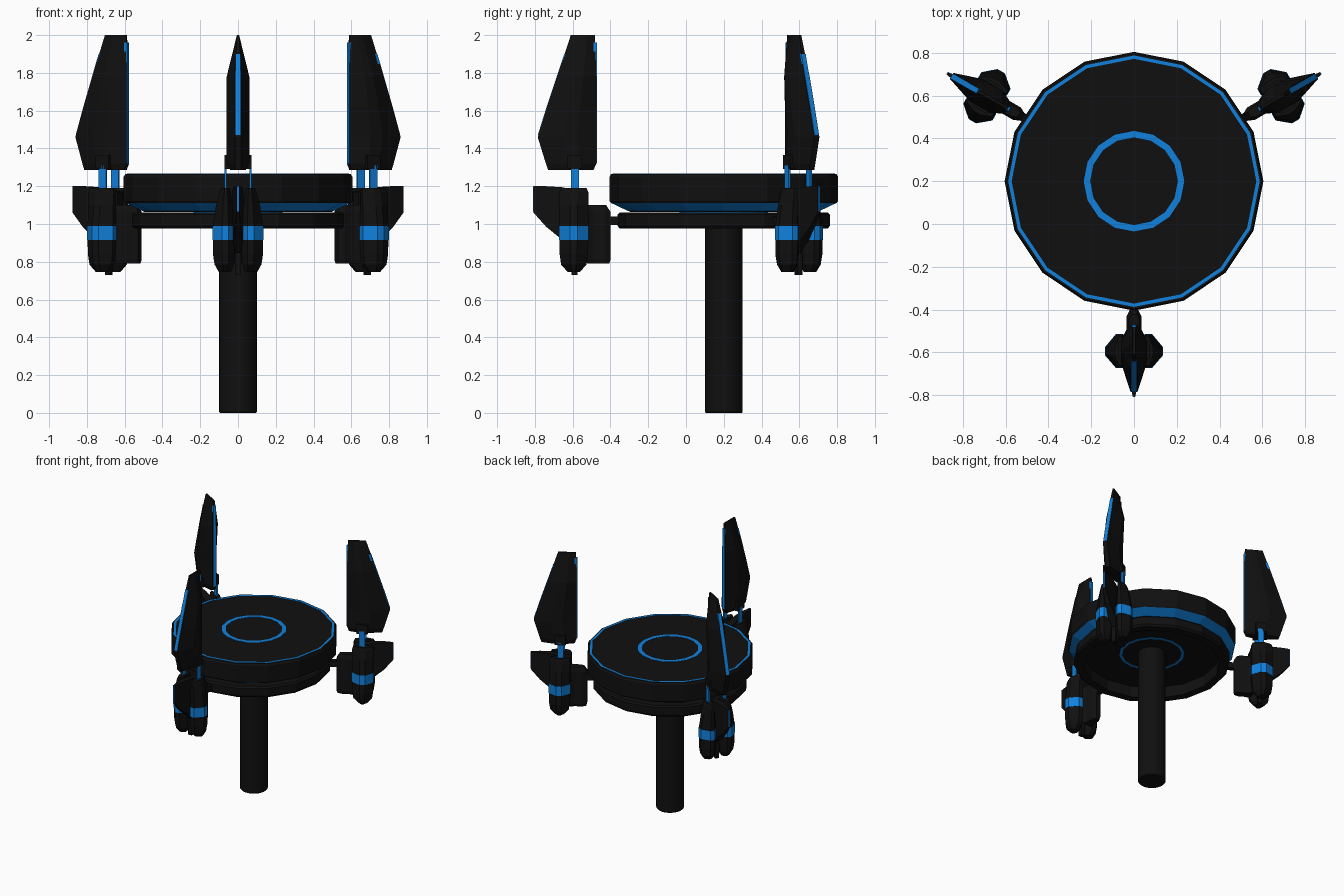
import bpy, bmesh
from math import sin, cos, pi, radians
from mathutils import Matrix

if "Cube" in bpy.data.objects:
    bpy.data.objects.remove(bpy.data.objects["Cube"])

CENTRE = Matrix.Translation((0, 0.2, 0))


def material(name, rgb):
    m = bpy.data.materials.new(name)
    m.diffuse_color = (*rgb, 1)
    m.use_nodes = True
    m.node_tree.nodes["Principled BSDF"].inputs["Base Color"].default_value = m.diffuse_color
    return m


BLACK = material("black", (0.005, 0.005, 0.005))
BLUE = material("blue", (0.005, 0.22, 0.72))


def loft(name, rings, mat, closed=False):
    """Skin a list of point rings; cap the ends, or join them when closed."""
    bm = bmesh.new()
    vs = [[bm.verts.new(p) for p in ring] for ring in rings]
    n = len(vs[0])
    pairs = list(zip(vs, vs[1:])) + ([(vs[-1], vs[0])] if closed else [])
    for a, b in pairs:
        for i in range(n):
            j = (i + 1) % n
            bm.faces.new((a[i], a[j], b[j], b[i]))
    if not closed:
        bm.faces.new(vs[0])
        bm.faces.new(vs[-1])
    bmesh.ops.recalc_face_normals(bm, faces=bm.faces)
    me = bpy.data.meshes.new(name)
    bm.to_mesh(me)
    bm.free()
    me.materials.append(mat)
    return me


def place(name, me, matrix=CENTRE):
    ob = bpy.data.objects.new(name, me)
    ob.matrix_world = matrix
    bpy.context.collection.objects.link(ob)
    return ob


def lathe(name, profile, mat, n=16, closed=False):
    rings = [[(r * cos(2 * pi * i / n), r * sin(2 * pi * i / n), z) for i in range(n)]
             for r, z in profile]
    return place(name, loft(name, rings, mat, closed))


def band(name, r0, r1, z0, z1, mat):
    return lathe(name, [(r0, z0), (r1, z0), (r1, z1), (r0, z1)], mat, closed=True)


def on_arms(name, me):
    """Repeat a part on the three arms around the disc."""
    for k in range(3):
        place(f"{name}_{k + 1}", me, CENTRE @ Matrix.Rotation(radians(120 * k), 4, 'Z'))


def plate(name, side, t0, t1, mat):
    """Extrude a (radius, z) side outline across the arm from t0 to t1."""
    return loft(name, [[(t, -r, z) for r, z in side] for t in (t0, t1)], mat)


# Central column
column = lathe("column", [(0.095, 0), (0.1, 0.006), (0.1, 1.08)], BLACK, 32)
for p in column.data.polygons:
    p.use_smooth = len(p.vertices) == 4
bpy.context.view_layer.objects.active = column
column.select_set(True)
bpy.ops.object.shade_smooth_by_angle(angle=radians(30))

# Platform disc with glowing underside cone and rings
lathe("platform", [(0.598, 1.112), (0.605, 1.122), (0.605, 1.25), (0.597, 1.265)], BLACK)
lathe("glow_cone", [(0.505, 1.068), (0.598, 1.112)], BLUE)
lathe("platform_underside", [(0.5, 1.064), (0.5, 1.07)], BLACK)
band("rim_light", 0.572, 0.588, 1.26, 1.267, BLUE)
band("centre_light", 0.205, 0.235, 1.26, 1.267, BLUE)
band("lower_centre_light", 0.215, 0.235, 1.062, 1.066, BLUE)

# Separate carrier ring under the platform
lathe("carrier_ring", [(0.49, 0.975), (0.55, 0.975), (0.562, 0.99), (0.562, 1.05),
                       (0.55, 1.062), (0.49, 1.062)], BLACK, closed=True)

# Upright fins: z, inner radius, outer radius, half thickness
fin = [(1.285, 0.69, 0.93, 0.04), (1.32, 0.675, 0.942, 0.06), (1.46, 0.675, 0.985, 0.06),
       (1.62, 0.675, 0.935, 0.06), (1.78, 0.675, 0.882, 0.06), (2.0, 0.682, 0.81, 0.006)]
rings = []
for z, a, b, h in fin:
    e, m, w = min(0.016, h), 0.55 * a + 0.45 * b, b - a
    rings.append([(-e, -a, z), (e, -a, z), (h, -m + 0.12 * w, z), (h, -m - 0.12 * w, z),
                  (e, -b, z), (-e, -b, z), (-h, -m - 0.12 * w, z), (-h, -m + 0.12 * w, z)])
on_arms("fin", loft("fin", rings, BLACK))
on_arms("fin_foot", plate("fin_foot", [(0.75, 1.29), (0.83, 1.29), (0.83, 1.365), (0.75, 1.365)],
                          -0.072, 0.072, BLACK))
on_arms("fin_inner_light", plate("fin_inner_light", [(0.672, 1.32), (0.69, 1.32), (0.69, 1.96),
                                                     (0.672, 1.96)], -0.01, 0.01, BLUE))
on_arms("fin_outer_light", plate("fin_outer_light", [(0.97, 1.47), (0.985, 1.47), (0.938, 1.62),
                                                     (0.845, 1.9), (0.83, 1.9), (0.92, 1.62)],
                                 -0.013, 0.013, BLUE))

# Twin thruster pods: plan outline (across, radius), then z, across scale, radial scale
plan = [(0.05, 0.715), (0.085, 0.715), (0.135, 0.775), (0.135, 0.815),
        (0.085, 0.873), (0.05, 0.873), (0.018, 0.825), (0.018, 0.765)]


def pod_ring(side, z, st, sr):
    return [(side * (0.06 + (t - 0.06) * st), -(0.794 + (r - 0.794) * sr), z) for t, r in plan]


for side, tag in ((-1, "left"), (1, "right")):
    body = [(0.745, 0.55, 0.4), (0.785, 0.85, 0.85), (0.84, 0.97, 0.95), (0.915, 0.97, 0.97),
            (0.99, 0.97, 0.97), (1.1, 0.75, 0.97), (1.17, 0.5, 0.97), (1.19, 0.4, 0.85)]
    on_arms(f"pod_{tag}", loft(f"pod_{tag}", [pod_ring(side, *s) for s in body], BLACK))
    on_arms(f"pod_band_{tag}", loft(f"pod_band_{tag}", [pod_ring(side, 0.915, 1, 1),
                                                        pod_ring(side, 0.99, 1, 1)], BLUE))
    # Blue posts carrying the fin
    on_arms(f"post_{tag}", plate(f"post_{tag}", [(0.766, 1.1), (0.81, 1.1), (0.81, 1.31),
                                                 (0.766, 1.31)], side * 0.06, side * 0.072, BLUE))

# Spine between the pods, flaring outward to a thin edge
flare = []
for r, h, z0, z1 in [(0.72, 0.03, 0.79, 1.17), (0.86, 0.025, 0.92, 1.195),
                     (0.94, 0.016, 0.985, 1.2), (1.007, 0.007, 1.06, 1.2)]:
    flare.append([(-h, -r, z0), (h, -r, z0), (h, -r, z1), (-h, -r, z1)])
on_arms("spine_flare", loft("spine_flare", flare, BLACK))
on_arms("flare_light", plate("flare_light", [(0.995, 1.065), (1.01, 1.065), (1.01, 1.198),
                                             (0.995, 1.198)], -0.005, 0.005, BLUE))
on_arms("nozzle_pin", plate("nozzle_pin", [(0.775, 0.73), (0.805, 0.73), (0.81, 0.85),
                                           (0.77, 0.85)], -0.015, 0.015, BLACK))

# Inner canister and link to the carrier ring
can = [(0.018, 0.6), (0.034, 0.63), (0.034, 0.69), (0.05, 0.725),
       (-0.05, 0.725), (-0.034, 0.69), (-0.034, 0.63), (-0.018, 0.6)]
on_arms("canister", loft("canister", [
    [(t * s, -(0.725 + (r - 0.725) * k), z) for t, r in can]
    for z, s, k in [(0.79, 0.85, 0.95), (0.81, 1, 1), (1.065, 1, 1), (1.1, 0.7, 0.82)]], BLACK))
on_arms("link", plate("link", [(0.54, 0.995), (0.62, 0.995), (0.62, 1.04), (0.54, 1.04)],
                      -0.02, 0.02, BLACK))
